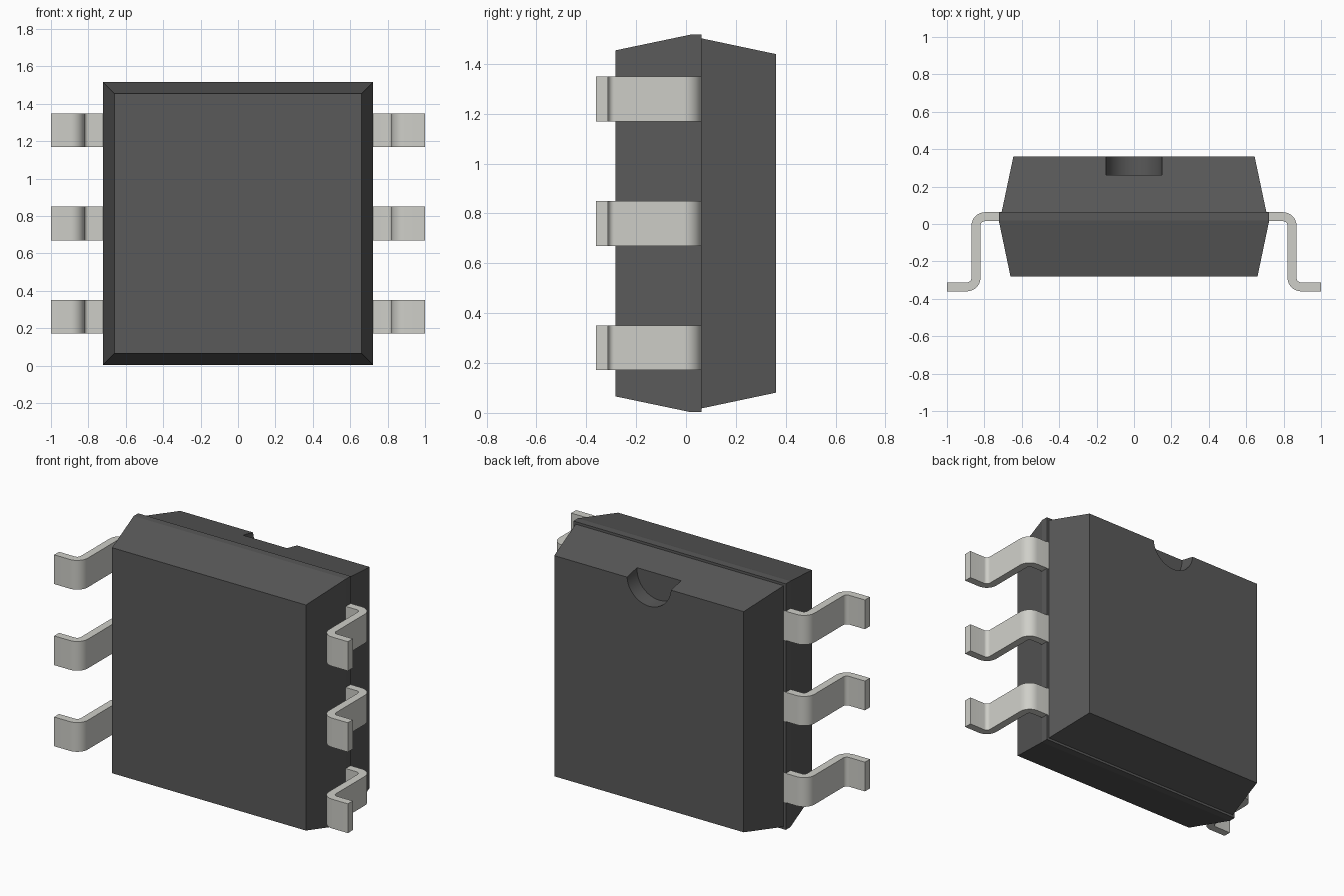
import bpy, bmesh
from math import sin, cos, pi, radians
from mathutils import Matrix

if "Cube" in bpy.data.objects:
    bpy.data.objects.remove(bpy.data.objects["Cube"])

MID_Z = 0.76


def material(name, color):
    m = bpy.data.materials.new(name)
    m.diffuse_color = color
    m.use_nodes = True
    m.node_tree.nodes["Principled BSDF"].inputs["Base Color"].default_value = m.diffuse_color
    return m


def make_object(name, bm, mat=None):
    bmesh.ops.recalc_face_normals(bm, faces=bm.faces)
    me = bpy.data.meshes.new(name)
    bm.to_mesh(me)
    bm.free()
    ob = bpy.data.objects.new(name, me)
    bpy.context.collection.objects.link(ob)
    if mat:
        me.materials.append(mat)
    return ob


def activate(ob):
    bpy.ops.object.select_all(action='DESELECT')
    ob.select_set(True)
    bpy.context.view_layer.objects.active = ob


dark = material("dark_plastic", (0.10, 0.10, 0.10, 1))
metal = material("pin_metal", (0.62, 0.62, 0.58, 1))

# Package body: rectangular rings (y, half width, half height) from front to back
rings = [(-0.282, 0.660, 0.694), (-0.005, 0.718, 0.752), (0.018, 0.723, 0.757),
         (0.062, 0.723, 0.757), (0.062, 0.708, 0.742), (0.360, 0.645, 0.679)]
bm = bmesh.new()
loops = [[bm.verts.new((sx * w, y, MID_Z + sz * h))
          for sx, sz in ((-1, -1), (1, -1), (1, 1), (-1, 1))] for y, w, h in rings]
for a, b in zip(loops, loops[1:]):
    for i in range(4):
        j = (i + 1) % 4
        bm.faces.new((a[i], a[j], b[j], b[i]))
bm.faces.new(loops[0])
bm.faces.new(loops[-1])
body = make_object("package_body", bm, dark)

# Half-round orientation notch at the top of the back face
bm = bmesh.new()
bmesh.ops.create_cone(bm, cap_ends=True, segments=64, radius1=0.15, radius2=0.15, depth=0.2,
                      matrix=Matrix.Translation((0, 0.362, 1.45)) @ Matrix.Rotation(pi / 2, 4, 'X'))
cutter = make_object("notch_cutter", bm)
cutter.hide_render = True
mod = body.modifiers.new("notch", 'BOOLEAN')
mod.operation = 'DIFFERENCE'
mod.solver = 'EXACT'
mod.object = cutter
activate(body)
bpy.ops.object.modifier_apply(modifier="notch")
bpy.data.objects.remove(cutter)
bpy.ops.object.shade_smooth_by_angle(angle=radians(10))

# Gull-wing pin: bent strip profile in x/y, extruded along z
def arc(cx, cy, r, a0, a1, n=8):
    return [(cx + r * cos(radians(a0 + (a1 - a0) * i / n)),
             cy + r * sin(radians(a0 + (a1 - a0) * i / n))) for i in range(n + 1)]


T, R_IN = 0.048, 0.024
R_OUT = R_IN + T
LEG_X, TOP_Y, FOOT_Y = 0.869, 0.063, -0.360
upper = (LEG_X - R_OUT, TOP_Y - R_OUT)
lower = (LEG_X - T + R_OUT, FOOT_Y + R_OUT)
profile = ([(0.69, TOP_Y)] + arc(*upper, R_OUT, 90, 0) + arc(*lower, R_IN, 180, 270)
           + [(1.0, FOOT_Y + T), (1.0, FOOT_Y)]
           + arc(*lower, R_OUT, 270, 180) + arc(*upper, R_IN, 0, 90) + [(0.69, TOP_Y - T)])
bm = bmesh.new()
face = bm.faces.new([bm.verts.new((x, y, 0.171)) for x, y in profile])
ext = bmesh.ops.extrude_face_region(bm, geom=[face])
bmesh.ops.translate(bm, vec=(0, 0, 0.18),
                    verts=[v for v in ext["geom"] if isinstance(v, bmesh.types.BMVert)])
pins = make_object("pins", bm, metal)
activate(pins)
bpy.ops.object.shade_smooth_by_angle(angle=radians(30))

# Three pins per side, mirrored to the other side
row = pins.modifiers.new("row", 'ARRAY')
row.count = 3
row.use_relative_offset = False
row.use_constant_offset = True
row.constant_offset_displace = (0, 0, 0.499)
pins.modifiers.new("sides", 'MIRROR').use_mirror_merge = False
